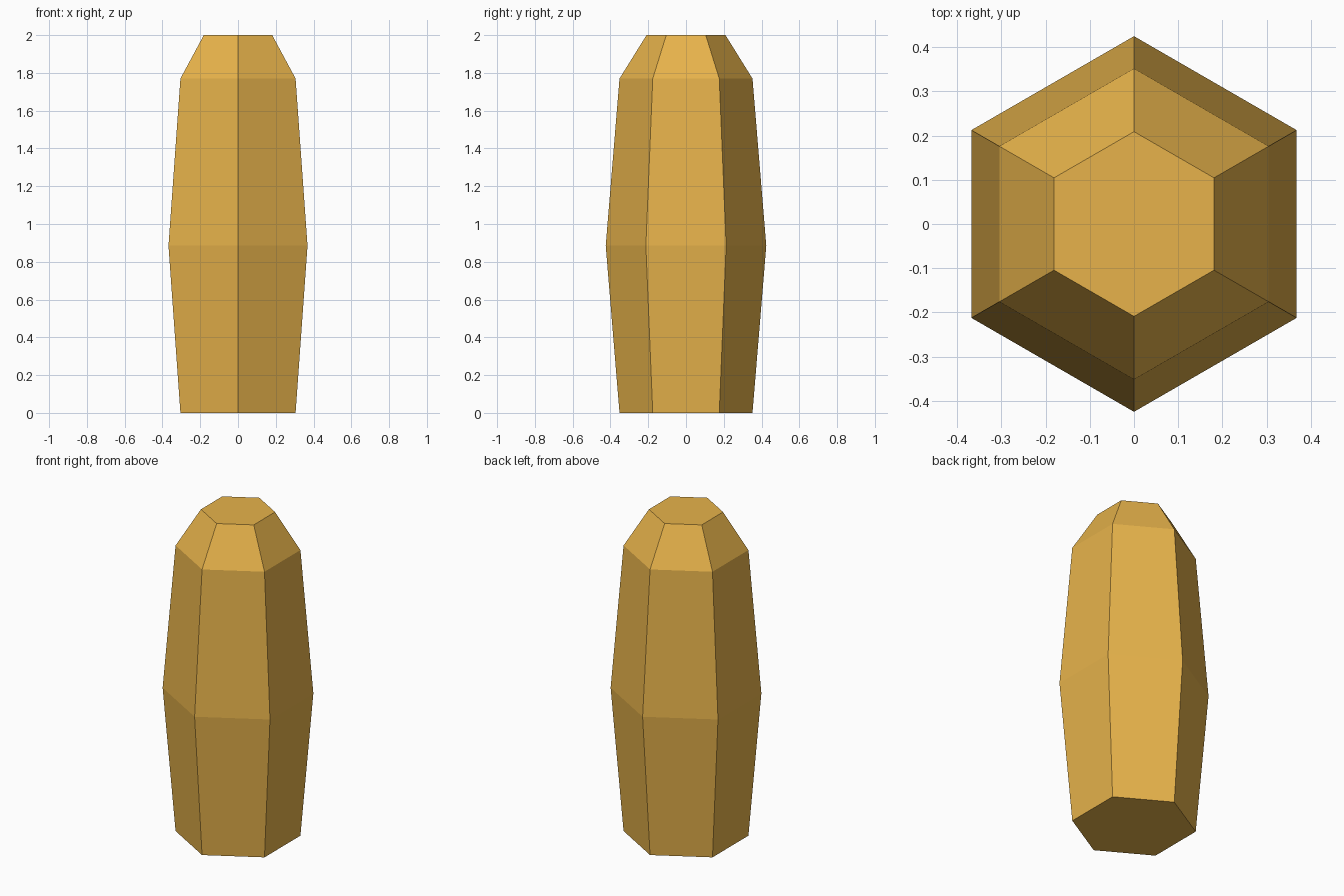
import bpy, bmesh
from math import cos, sin, pi

if "Cube" in bpy.data.objects:
    bpy.data.objects.remove(bpy.data.objects["Cube"])

SIDES = 6
# (height, corner radius) of each hexagonal ring, bottom to top
PROFILE = [(0.0, 0.352), (0.885, 0.425), (1.77, 0.352), (2.0, 0.209)]

# Faceted body: stacked hexagon rings with corners on the y axis
bm = bmesh.new()
rings = []
for z, r in PROFILE:
    angles = [pi / 2 + 2 * pi * i / SIDES for i in range(SIDES)]
    rings.append([bm.verts.new((r * cos(a), r * sin(a), z)) for a in angles])

for low, high in zip(rings, rings[1:]):
    for i in range(SIDES):
        j = (i + 1) % SIDES
        bm.faces.new((low[i], low[j], high[j], high[i]))

# Flat caps
bm.faces.new(rings[0][::-1])
bm.faces.new(rings[-1])

mesh = bpy.data.meshes.new("faceted_body")
bm.to_mesh(mesh)
bm.free()
body = bpy.data.objects.new("faceted_body", mesh)
bpy.context.collection.objects.link(body)

# Golden material
gold = bpy.data.materials.new("golden")
gold.diffuse_color = (0.80, 0.45, 0.07, 1.0)
gold.use_nodes = True
gold.node_tree.nodes["Principled BSDF"].inputs["Base Color"].default_value = gold.diffuse_color
mesh.materials.append(gold)
